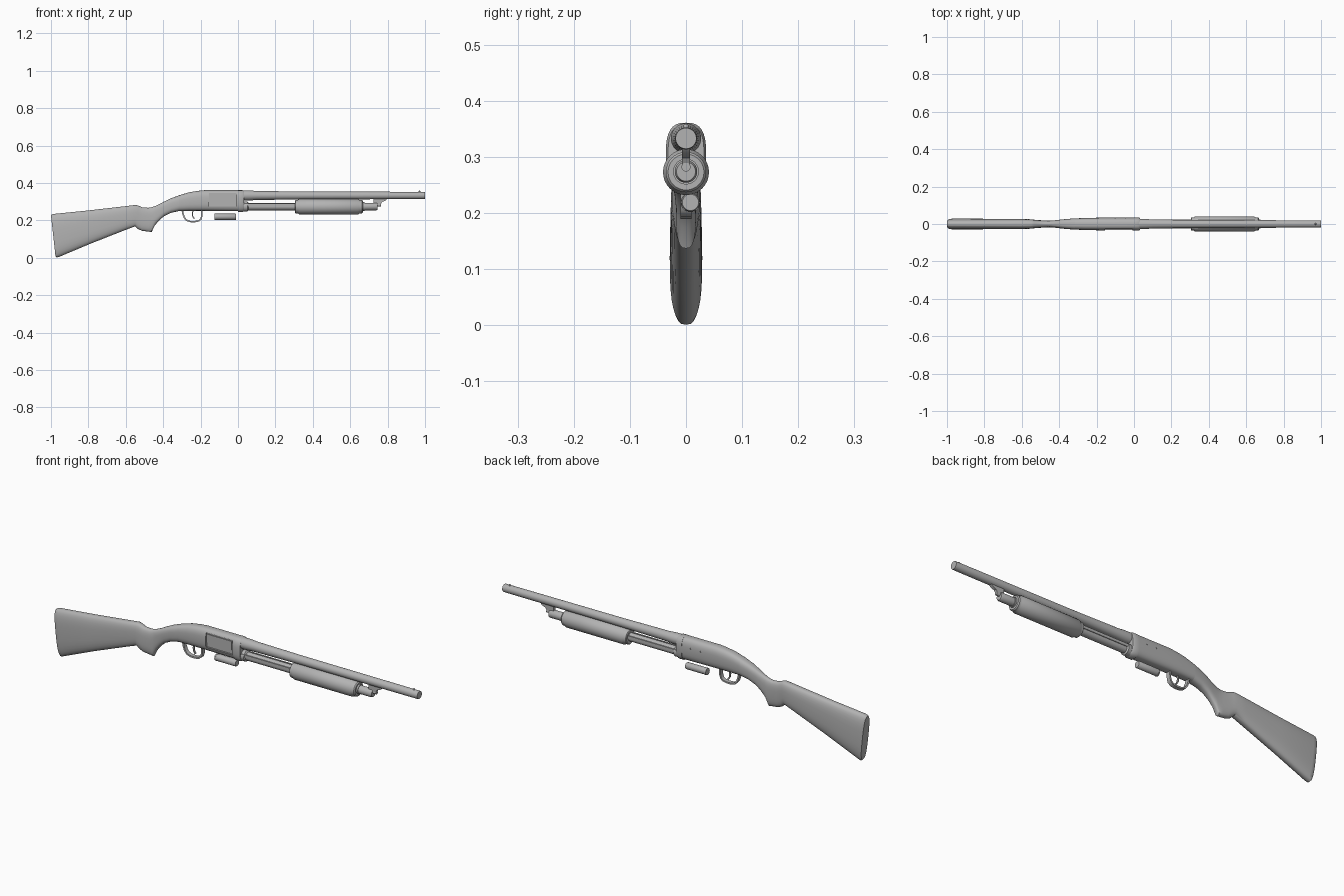
import bpy, bmesh, math
from math import sin, cos, tau, copysign
from mathutils import Matrix, Vector

if "Cube" in bpy.data.objects:
    bpy.data.objects.remove(bpy.data.objects["Cube"], do_unlink=True)

grey = bpy.data.materials.new("plain grey")
grey.use_nodes = True
grey.diffuse_color = (0.45, 0.45, 0.45, 1)
grey.node_tree.nodes["Principled BSDF"].inputs["Base Color"].default_value = grey.diffuse_color


def add_mesh(name, bm, smooth=True):
    bmesh.ops.recalc_face_normals(bm, faces=bm.faces)
    mesh = bpy.data.meshes.new(name)
    bm.to_mesh(mesh)
    bm.free()
    mesh.materials.append(grey)
    obj = bpy.data.objects.new(name, mesh)
    bpy.context.collection.objects.link(obj)
    if smooth:
        bpy.ops.object.select_all(action='DESELECT')
        obj.select_set(True)
        bpy.context.view_layer.objects.active = obj
        bpy.ops.object.shade_smooth_by_angle(angle=math.radians(35))
    return obj


def loft(name, stations, power=2.0, lean=0.0, y=0.0, sides=32):
    """Skin rounded sections given as (x, top, bottom, half width)."""
    bm = bmesh.new()
    rings = []
    for x, top, bottom, half in stations:
        ring = []
        shear = lean * max(0, -0.55 - x) / 0.45
        for i in range(sides):
            c, s = cos(tau * i / sides), sin(tau * i / sides)
            py = half * copysign(abs(c) ** (2 / power), c)
            pz = (top + bottom) / 2 + (top - bottom) / 2 * copysign(abs(s) ** (2 / power), s)
            ring.append(bm.verts.new((x + shear * (top - pz), y + py, pz)))
        rings.append(ring)
    for a, b in zip(rings, rings[1:]):
        for i in range(sides):
            j = (i + 1) % sides
            bm.faces.new((a[i], a[j], b[j], b[i]))
    bm.faces.new(rings[0])
    bm.faces.new(rings[-1])
    return add_mesh(name, bm)


def turned(name, z, profile, y=0.0):
    """Round part along x from (x, radius) pairs."""
    return loft(name, [(x, z + r, z - r, r) for x, r in profile], y=y)


def box(name, centre, size, smooth=True):
    bm = bmesh.new()
    bmesh.ops.create_cube(bm, size=1)
    bmesh.ops.scale(bm, vec=size, verts=bm.verts)
    bmesh.ops.translate(bm, vec=centre, verts=bm.verts)
    return add_mesh(name, bm, smooth)


def prism(name, outline, half):
    """Side outline in x and z, given thickness across y."""
    bm = bmesh.new()
    face = bm.faces.new([bm.verts.new((x, -half, z)) for x, z in outline])
    out = bmesh.ops.extrude_face_region(bm, geom=[face])["geom"]
    moved = [v for v in out if isinstance(v, bmesh.types.BMVert)]
    bmesh.ops.translate(bm, vec=(0, 2 * half, 0), verts=moved)
    return add_mesh(name, bm)


def strap(name, path, half, thick):
    """Bent flat strap following a path in x and z."""
    points = [Vector(p) for p in path]
    inner, outer = [], []
    for i, p in enumerate(points):
        along = points[min(i + 1, len(points) - 1)] - points[max(i - 1, 0)]
        offset = along.orthogonal().normalized() * thick
        inner.append(p + offset)
        outer.append(p - offset)
    return prism(name, inner + outer[::-1], half)


# Shoulder stock with its grip
joint = (-0.315, 0.334, 0.25, 0.03)
loft("stock", [
    (-1, 0.227, 0.007, 0.024), (-0.995, 0.232, 0.001, 0.027), (-0.98, 0.235, 0.005, 0.029),
    (-0.8, 0.253, 0.075, 0.028), (-0.6, 0.276, 0.15, 0.027), (-0.55, 0.282, 0.168, 0.025),
    (-0.535, 0.28, 0.154, 0.023), (-0.513, 0.27, 0.144, 0.021), (-0.48, 0.267, 0.14, 0.019),
    (-0.462, 0.27, 0.137, 0.018), (-0.444, 0.276, 0.174, 0.018), (-0.42, 0.287, 0.201, 0.02),
    (-0.396, 0.3, 0.222, 0.023), (-0.358, 0.318, 0.24, 0.027), joint], power=2.8, lean=0.11)

# Receiver with a cut loading port on its right side
receiver = loft("receiver", [
    joint, (-0.262, 0.35, 0.251, 0.032), (-0.22, 0.357, 0.251, 0.033),
    (-0.18, 0.361, 0.251, 0.034), (0.0, 0.361, 0.249, 0.034)], power=2.8)
cutter = box("port_cutter", (-0.082, -0.035, 0.311), (0.146, 0.024, 0.072), smooth=False)
cutter.hide_render = True
cutter.hide_viewport = True
cut = receiver.modifiers.new("port", 'BOOLEAN')
cut.operation = 'DIFFERENCE'
cut.object = cutter
cut.solver = 'EXACT'
box("bolt", (-0.085, -0.023, 0.318), (0.138, 0.008, 0.042))
loft("receiver_collar", [
    (0.0, 0.361, 0.249, 0.034), (0.0, 0.361, 0.245, 0.036),
    (0.025, 0.361, 0.245, 0.036), (0.033, 0.357, 0.25, 0.032)], power=2.8)

# Small pins on the left side
for i, x in enumerate((-0.045, -0.1)):
    bm = bmesh.new()
    bmesh.ops.create_cone(bm, cap_ends=True, segments=12, radius1=0.005, radius2=0.005,
                          depth=0.004, matrix=Matrix.Rotation(math.pi / 2, 4, 'X'))
    bmesh.ops.translate(bm, vec=(x, 0.033, 0.32), verts=bm.verts)
    add_mesh(f"receiver_pin_{i + 1}", bm)

# Barrel, bead and the lug that ties it to the tube
turned("barrel", 0.333, [(0.02, 0.027), (0.06, 0.027), (0.1, 0.024), (0.35, 0.021),
                         (0.995, 0.0195), (1, 0.0185)])
bm = bmesh.new()
bmesh.ops.create_uvsphere(bm, u_segments=12, v_segments=8, radius=0.005)
bmesh.ops.translate(bm, vec=(0.97, 0, 0.354), verts=bm.verts)
add_mesh("front_bead", bm)
prism("barrel_lug", [(0.725, 0.32), (0.8, 0.32), (0.79, 0.306), (0.77, 0.298),
                     (0.76, 0.28), (0.725, 0.28)], 0.007)

# Tube under the barrel, sliding fore-end and its bars
tube_z = 0.274
turned("tube", tube_z, [(0.02, 0.027), (0.05, 0.027), (0.055, 0.02), (0.66, 0.02),
                        (0.66, 0.023), (0.675, 0.023), (0.675, 0.02), (0.74, 0.02), (0.747, 0.017)])
turned("tube_tip", tube_z + 0.008, [(0.74, 0.008), (0.765, 0.008)])
turned("fore_end", tube_z - 0.001, [(0.305, 0.032), (0.308, 0.036), (0.32, 0.036), (0.328, 0.041),
                                    (0.642, 0.041), (0.65, 0.036), (0.662, 0.036), (0.667, 0.032)])
for side, y in (("left", 0.021), ("right", -0.021)):
    box(f"slide_bar_{side}", (0.17, y, 0.282), (0.3, 0.005, 0.014))

# Trigger and guard
strap("trigger_guard", [(-0.298, 0.255), (-0.294, 0.235), (-0.287, 0.215), (-0.276, 0.201),
                        (-0.258, 0.194), (-0.232, 0.193), (-0.21, 0.197), (-0.199, 0.206),
                        (-0.194, 0.222), (-0.193, 0.255)], 0.01, 0.004)
strap("trigger", [(-0.24, 0.255), (-0.244, 0.238), (-0.242, 0.222), (-0.233, 0.208)], 0.004, 0.003)

# Round held under the receiver
turned("loose_round", 0.219, [(-0.125, 0.0165), (-0.118, 0.0175), (-0.118, 0.0165),
                              (-0.013, 0.0165), (-0.01, 0.0145)], y=0.008)
